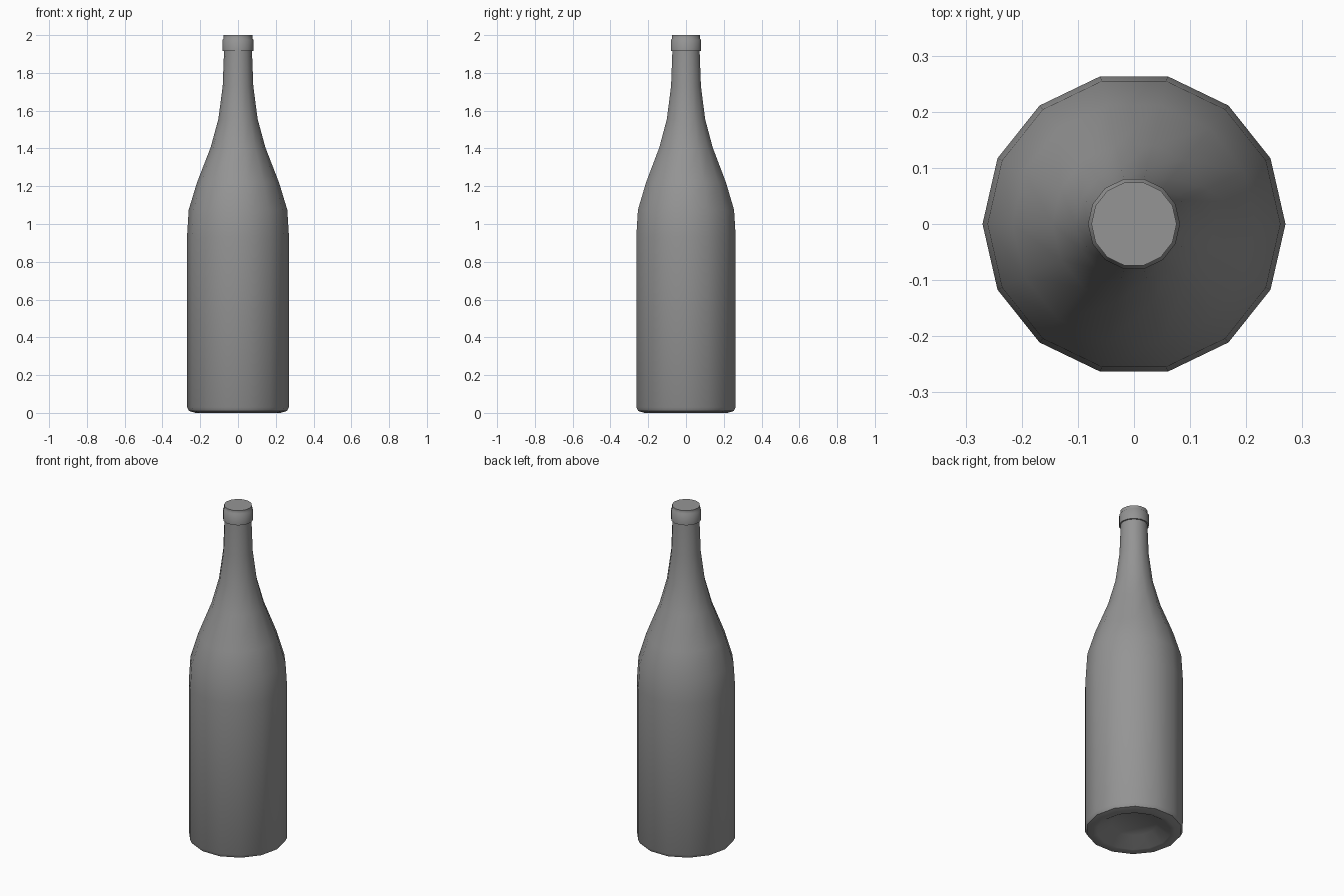
import bpy, bmesh, math

cube = bpy.data.objects.get("Cube")
if cube:
    bpy.data.objects.remove(cube, do_unlink=True)

SIDES = 14

glass = bpy.data.materials.new("grey_glass")
glass.use_nodes = True
grey = (0.3, 0.3, 0.3, 1)
glass.diffuse_color = grey
glass.node_tree.nodes["Principled BSDF"].inputs["Base Color"].default_value = grey


def lathe(name, profile):
    """Turn a (radius, height) profile into a closed solid with flat end caps."""
    bm = bmesh.new()
    rings = []
    for r, z in profile:
        rings.append([bm.verts.new((r * math.cos(i * math.tau / SIDES),
                                    r * math.sin(i * math.tau / SIDES), z))
                      for i in range(SIDES)])
    for low, high in zip(rings, rings[1:]):
        for i in range(SIDES):
            j = (i + 1) % SIDES
            bm.faces.new((low[i], low[j], high[j], high[i]))
    bm.faces.new(rings[0][::-1])
    bm.faces.new(rings[-1])
    bmesh.ops.recalc_face_normals(bm, faces=bm.faces)
    mesh = bpy.data.meshes.new(name)
    bm.to_mesh(mesh)
    bm.free()
    mesh.materials.append(glass)
    obj = bpy.data.objects.new(name, mesh)
    bpy.context.collection.objects.link(obj)
    bpy.ops.object.select_all(action='DESELECT')
    obj.select_set(True)
    bpy.context.view_layer.objects.active = obj
    bpy.ops.object.shade_smooth_by_angle(angle=math.radians(40))
    return obj


# Hollowed base, straight body, sloping shoulder, neck, collar and lip
lathe("bottle", [
    (0.125, 0.05), (0.20, 0.003), (0.225, 0.0), (0.26, 0.01), (0.27, 0.03),
    (0.27, 0.93), (0.261, 1.075), (0.217, 1.22), (0.145, 1.405),
    (0.104, 1.555), (0.081, 1.73), (0.074, 1.915),
    (0.082, 1.915), (0.082, 1.975), (0.076, 1.982), (0.076, 2.0),
])
